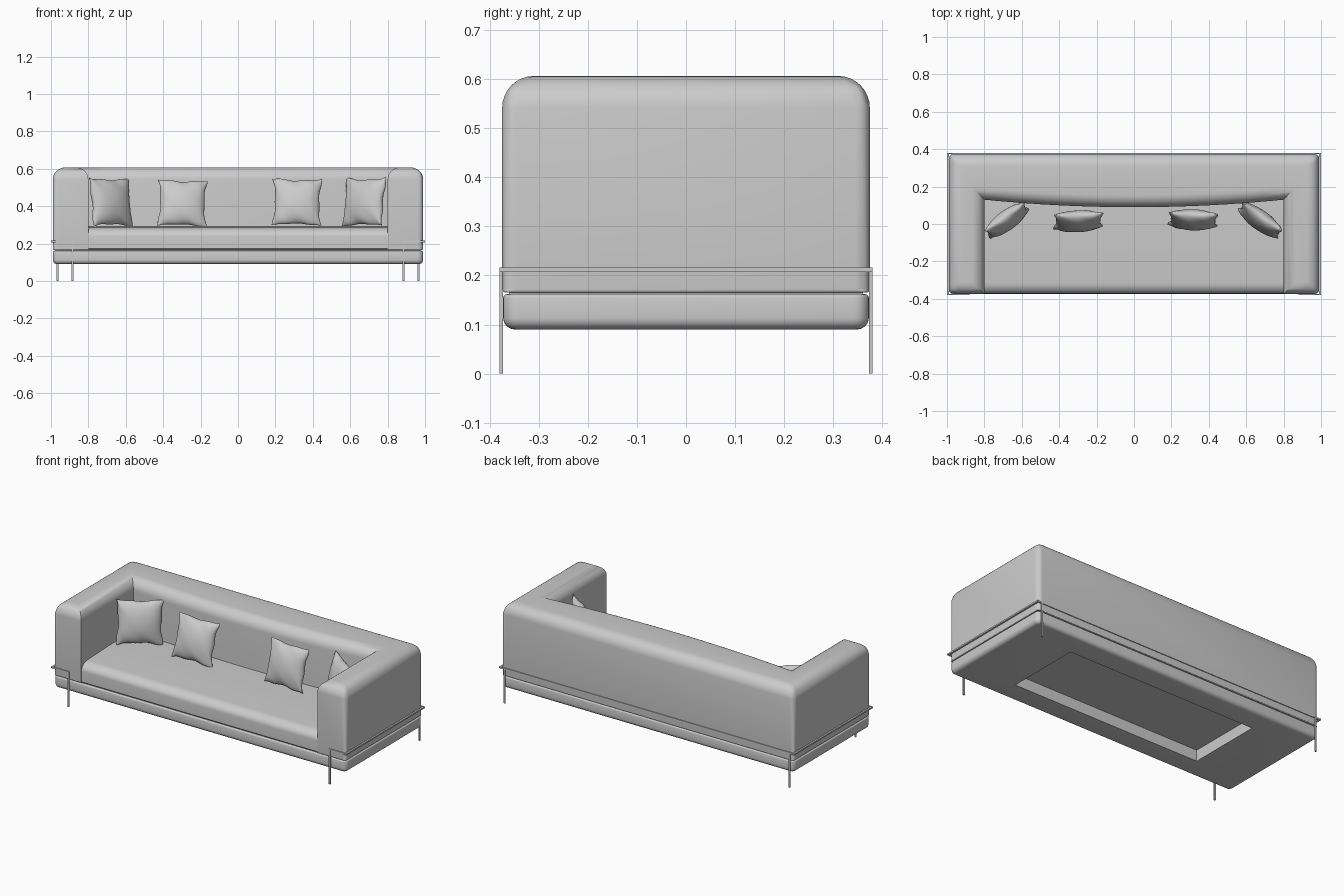
import bpy, bmesh, math
from mathutils import Matrix, Vector

if "Cube" in bpy.data.objects:
    bpy.data.objects.remove(bpy.data.objects["Cube"], do_unlink=True)

grey = bpy.data.materials.new("soft grey")
grey.use_nodes = True
grey.diffuse_color = (0.6, 0.6, 0.6, 1)
for node in grey.node_tree.nodes:
    if node.type == 'BSDF_PRINCIPLED':
        node.inputs["Base Color"].default_value = (0.6, 0.6, 0.6, 1)


def make(name, bm, smooth=True):
    """Turn a bmesh into a named, shaded object."""
    bmesh.ops.recalc_face_normals(bm, faces=bm.faces)
    mesh = bpy.data.meshes.new(name)
    bm.to_mesh(mesh)
    bm.free()
    mesh.materials.append(grey)
    ob = bpy.data.objects.new(name, mesh)
    bpy.context.collection.objects.link(ob)
    bpy.ops.object.select_all(action='DESELECT')
    ob.select_set(True)
    bpy.context.view_layer.objects.active = ob
    if smooth:
        bpy.ops.object.shade_smooth_by_angle(angle=math.radians(40))
    return ob


def prism(points, direction):
    """Extrude a closed outline along a direction."""
    bm = bmesh.new()
    face = bm.faces.new([bm.verts.new(p) for p in points])
    new = bmesh.ops.extrude_face_region(bm, geom=[face])["geom"]
    bmesh.ops.translate(bm, vec=Vector(direction),
                        verts=[v for v in new if isinstance(v, bmesh.types.BMVert)])
    bmesh.ops.recalc_face_normals(bm, faces=bm.faces)
    return bm


def box(lo, hi):
    bm = bmesh.new()
    size = [b - a for a, b in zip(lo, hi)]
    mid = [(a + b) / 2 for a, b in zip(lo, hi)]
    bmesh.ops.create_cube(bm, size=1, matrix=Matrix.Translation(mid) @ Matrix.Diagonal((*size, 1)))
    return bm


def round_edges(bm, rule, width, segments=6):
    """Bevel the edges whose two end points satisfy the rule."""
    edges = [e for e in bm.edges if rule(e.verts[0].co, e.verts[1].co)]
    bmesh.ops.bevel(bm, geom=edges, offset=width, segments=segments,
                    profile=0.5, affect='EDGES', clamp_overlap=True)


def weighted_bevel(bm, rule, width):
    """Store bevel weights by a rule and bake a bevel modifier."""
    layer = bm.edges.layers.float.new("bevel_weight_edge")
    for e in bm.edges:
        e[layer] = rule(e.verts[0].co, e.verts[1].co)
    return width


W, D = 0.99, 0.375          # half width and half depth of the body
SEAM, TOP = 0.165, 0.607    # heights of the seam and the backrest
INNER = 0.8                 # inner face of the arms

# Arms and back: one U-shaped shell with a gently bulging backrest
plan = [(-INNER, -D), (-W, -D), (-W, D), (W, D), (W, -D), (INNER, -D)]
for i in range(17):
    x = INNER * (1 - i / 8)
    plan.append((x, 0.09 + 0.04 * (x / INNER) ** 2))
bm = prism([(x, y, SEAM) for x, y in plan], (0, 0, TOP - SEAM))


def shell_weight(a, b):
    if a.z > TOP - 0.01 and b.z > TOP - 0.01:
        return 1.0
    if abs(a.z - b.z) > 0.1 and abs(a.x) > W - 0.01:
        return 0.45
    if a.z < SEAM + 0.01 and b.z < SEAM + 0.01 and max(abs(a.x), abs(b.x)) > INNER + 0.01:
        return 0.12
    return 0.0


width = weighted_bevel(bm, shell_weight, 0.065)
shell = make("arms_and_back", bm, smooth=False)
bevel = shell.modifiers.new("rounding", 'BEVEL')
bevel.limit_method = 'WEIGHT'
bevel.width = width
bevel.segments = 8
bpy.ops.object.modifier_apply(modifier=bevel.name)
bpy.ops.object.shade_smooth_by_angle(angle=math.radians(40))

# Seat: rounded front profile run between the arms
profile = [(0.135, SEAM), (-D + 0.012, SEAM), (-D + 0.003, SEAM + 0.008)]
for i in range(9):
    t = math.pi / 2 * i / 8
    profile.append((-0.312 - 0.06 * math.cos(t), 0.238 + 0.047 * math.sin(t)))
profile += [(-0.1, 0.294), (0.135, 0.294)]
make("seat", prism([(-INNER, y, z) for y, z in profile], (2 * INNER, 0, 0)))

# Plinth below the seam, open in the middle of its underside
bm = box((-W, -D + 0.002, 0.09), (W, D - 0.002, 0.162))
round_edges(bm, lambda a, b: abs(a.z - b.z) > 0.05, 0.03)
round_edges(bm, lambda a, b: a.z < 0.1 and b.z < 0.1, 0.024)
round_edges(bm, lambda a, b: a.z > 0.16 and b.z > 0.16, 0.008, 3)
plinth = make("plinth", bm, smooth=False)
cutter = make("opening_cutter", box((-0.64, -0.235, 0.05), (0.64, 0.23, 0.2)), smooth=False)
cutter.hide_render = True
bpy.context.view_layer.objects.active = plinth
cut = plinth.modifiers.new("opening", 'BOOLEAN')
cut.operation = 'DIFFERENCE'
cut.solver = 'EXACT'
cut.object = cutter
bpy.ops.object.modifier_apply(modifier=cut.name)
bpy.data.objects.remove(cutter, do_unlink=True)
bpy.ops.object.select_all(action='DESELECT')
plinth.select_set(True)
bpy.ops.object.shade_smooth_by_angle(angle=math.radians(40))

# Filler that closes the seam between plinth and shell
make("seam_filler", box((-W + 0.012, -D + 0.014, 0.158), (W - 0.012, D - 0.014, 0.17)), False)

# Thin metal rail round the sides and back, turning down into four legs
LOW, HIGH, OUT, Y = 0.207, 0.216, 1.0, 0.38
make("back_rail", box((-OUT, Y - 0.007, LOW), (OUT, Y, HIGH)), False)
for side, s in (("left", 1), ("right", -1)):
    def bar(name, x0, x1, y0, y1, z0, z1):
        xs = sorted((s * x0, s * x1))
        make(side + "_" + name, box((xs[0], y0, z0), (xs[1], y1, z1)), False)
    bar("side_rail", 0.988, OUT, -Y, Y, LOW, HIGH)
    bar("front_rail", 0.88, OUT, -Y, -Y + 0.007, LOW, HIGH)
    bar("front_leg", 0.88, 0.89, -Y, -Y + 0.007, 0, HIGH)
    bar("back_leg", 0.96, 0.97, Y - 0.007, Y, 0, HIGH)


# Scatter pillows: pinched squares, puffed on both sides
def pillow(name, place, yaw, lean, roll, size, thick, phase):
    n = 20
    bm = bmesh.new()
    for s in (1, -1):
        grid = []
        for i in range(n + 1):
            row = []
            for j in range(n + 1):
                u, v = -math.cos(math.pi * i / n), -math.cos(math.pi * j / n)
                puff = max(0, (1 - u * u) * (1 - v * v)) ** 0.5
                wave = 0.004 * math.sin(7 * (u + v) + phase) * (u * u + v * v) / 2
                x = size / 2 * u * (1 - 0.1 * (1 - v * v)) + wave * u
                z = size / 2 * v * (1 - 0.1 * (1 - u * u)) - wave * v
                y = s * thick / 2 * puff + wave
                row.append(bm.verts.new((x, y, z)))
            grid.append(row)
        for i in range(n):
            for j in range(n):
                bm.faces.new((grid[i][j], grid[i + 1][j], grid[i + 1][j + 1], grid[i][j + 1]))
    bmesh.ops.remove_doubles(bm, verts=bm.verts, dist=0.0002)
    turn = (Matrix.Rotation(math.radians(yaw), 4, 'Z')
            @ Matrix.Rotation(math.radians(-lean), 4, 'X')
            @ Matrix.Rotation(math.radians(roll), 4, 'Y'))
    bm.transform(Matrix.Translation(place) @ turn)
    make(name, bm)


pillow("right_corner_pillow", (-0.68, 0.02, 0.422), 36, 10, 1, 0.265, 0.1, 0)
pillow("right_pillow", (-0.298, 0.015, 0.417), 3, 16, 2, 0.262, 0.1, 1)
pillow("left_pillow", (0.316, 0.022, 0.422), -2, 14, 1, 0.262, 0.1, 2)
pillow("left_corner_pillow", (0.675, 0.02, 0.422), -36, 10, -1, 0.265, 0.1, 3)
